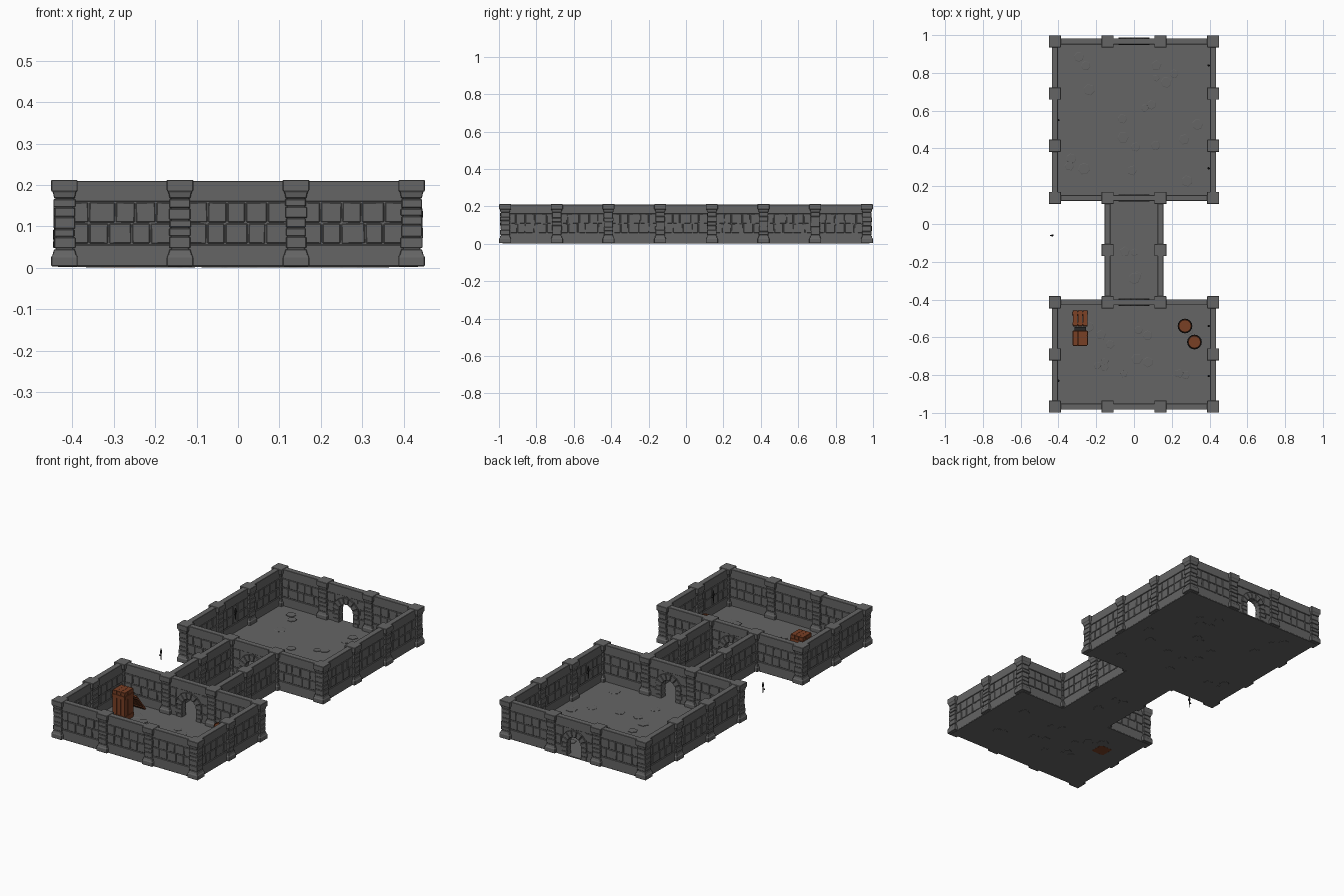
import bpy, bmesh, math, random
from mathutils import Matrix, Vector

if "Cube" in bpy.data.objects:
    bpy.data.objects.remove(bpy.data.objects["Cube"])

random.seed(4)
PITCH = 0.2763
XS = [-0.419, -0.14, 0.14, 0.419]
YS = [(i - 3.5) * PITCH for i in range(8)]


def mat(name, col):
    m = bpy.data.materials.new(name)
    m.diffuse_color = (*col, 1)
    m.use_nodes = True
    m.node_tree.nodes["Principled BSDF"].inputs["Base Color"].default_value = m.diffuse_color
    return m


STONE = mat("grey stone", (0.13, 0.13, 0.13))
WOOD = mat("brown wood", (0.19, 0.05, 0.018))
IRON = mat("dark iron", (0.02, 0.02, 0.02))


def finish(bm, name, material, bevel=0):
    bmesh.ops.recalc_face_normals(bm, faces=bm.faces)
    me = bpy.data.meshes.new(name)
    bm.to_mesh(me)
    bm.free()
    ob = bpy.data.objects.new(name, me)
    bpy.context.collection.objects.link(ob)
    me.materials.append(material)
    if bevel:
        b = ob.modifiers.new("bevel", 'BEVEL')
        b.width, b.segments = bevel, 1
    return ob


def box(bm, lo, hi, m=Matrix()):
    lo, hi = Vector(lo), Vector(hi)
    t = Matrix.Translation((lo + hi) / 2) @ Matrix.Diagonal((*(hi - lo), 1))
    return bmesh.ops.create_cube(bm, size=1, matrix=m @ t)['verts']


def prism(bm, pts, half, m):
    """Extrude an (x, z) outline along y by +-half."""
    a = [bm.verts.new(m @ Vector((x, -half, z))) for x, z in pts]
    b = [bm.verts.new(m @ Vector((x, half, z))) for x, z in pts]
    bm.faces.new(a)
    bm.faces.new(b[::-1])
    for i in range(len(a)):
        j = (i + 1) % len(a)
        bm.faces.new((a[i], b[i], b[j], a[j]))


def lathe(bm, profile, n, m, turn=0):
    """Closed stack of n-sided rings from (radius, z) pairs."""
    rings = [[bm.verts.new(m @ Vector((r * math.cos(turn + k * math.tau / n),
                                       r * math.sin(turn + k * math.tau / n), z)))
              for k in range(n)] for r, z in profile]
    for a, b in zip(rings, rings[1:]):
        for k in range(n):
            bm.faces.new((a[k], a[(k + 1) % n], b[(k + 1) % n], b[k]))
    bm.faces.new(rings[0][::-1])
    bm.faces.new(rings[-1])


# wall layout: (x, y, runs along y, has doorway)
walls = []
for row, doorway in ((0, False), (2, True), (4, True), (7, True)):
    walls += [(x, YS[row], False, doorway and x == 0) for x in (-0.2795, 0, 0.2795)]
for x, spans in ((0.419, (0, 1, 4, 5, 6)), (0.14, (2, 3))):
    for s in spans:
        for side in (-1, 1):
            walls.append((side * x, YS[s] + PITCH / 2, True, False))

L, HOLE, RING, SPRING = 0.125, 0.043, 0.08, 0.074
core, bands, bricks, arches = (bmesh.new() for _ in range(4))
for x, y, along_y, door in walls:
    m = Matrix.Translation((x, y, 0))
    if along_y:
        m = m @ Matrix.Rotation(math.pi / 2, 4, 'Z')
    # wall core, with an arched notch for doorways
    pts = [(-L, 0.005), (-L, 0.2), (L, 0.2), (L, 0.005)]
    if door:
        arc = [(HOLE * math.cos(i * math.pi / 8), SPRING + HOLE * math.sin(i * math.pi / 8))
               for i in range(9)]
        pts += [(HOLE, 0.005)] + arc + [(-HOLE, 0.005)]
    prism(core, pts, 0.0105, m)
    # plain bands above and below the bricks
    box(bands, (-L, -0.0155, 0.16), (L, 0.0155, 0.21), m)
    for a, b in (((-L, -0.07), (0.07, L)) if door else ((-L, L),)):
        box(bands, (a, -0.0155, 0.004), (b, 0.0155, 0.056), m)
    # two courses of uneven bricks
    for z, n in ((0.059, 5), (0.11, 5)):
        cuts = [-L + 2 * L * (i / n) + (random.uniform(-0.01, 0.01) if 0 < i < n else 0)
                for i in range(n + 1)]
        for a, b in zip(cuts, cuts[1:]):
            if door and abs((a + b) / 2) < 0.07:
                continue
            t = random.uniform(0.013, 0.015)
            v = box(bricks, (a + 0.0015, -t, z), (b - 0.0015, t, z + 0.048), m)
            bmesh.ops.rotate(bricks, verts=v, cent=m @ Vector(((a + b) / 2, 0, z + 0.024)),
                             matrix=(m.to_3x3() @ Matrix.Rotation(random.uniform(-0.03, 0.03), 3, 'Y')
                                     @ m.to_3x3().inverted()))
    if door:
        # voussoirs, jamb stones and the infill above the arch
        for i in range(7):
            a0, a1 = (i + 0.05) * math.pi / 7, (i + 0.95) * math.pi / 7
            ring = [(r * math.cos(a), SPRING + r * math.sin(a))
                    for r, a in ((HOLE, a0), (RING, a0), (RING, a1), (HOLE, a1))]
            prism(arches, ring, 0.019, m)
        for s in (-1, 1):
            for k in range(3):
                e = RING + (0.003 if k % 2 else -0.005)
                xs = sorted((s * HOLE, s * e))
                box(arches, (xs[0], -0.019, 0.004 + k * 0.0235),
                    (xs[1], 0.019, 0.0265 + k * 0.0235), m)
finish(core, "wall_core", STONE)
finish(bands, "wall_bands", STONE, 0.0015)
finish(bricks, "wall_bricks", STONE, 0.002)
finish(arches, "door_arches", STONE, 0.0015)

# pillars with flared base and cap around a stack of rough blocks
pillars = bmesh.new()
spots = [(x, y) for x in (XS[0], XS[3]) for y in YS if abs(y) > 0.139 or y > 0]
spots += [(x, y) for x in XS[1:3] for y in (YS[0], YS[2], YS[3], YS[4], YS[7])]
S = math.sqrt(0.5) * 2
for x, y in spots:
    m = Matrix.Translation((x, y, 0))
    lathe(pillars, [(0.032 * S, 0.004), (0.032 * S, 0.027), (0.029 * S, 0.031), (0.025 * S, 0.045)],
          4, m, math.pi / 4)
    lathe(pillars, [(0.025 * S, 0.168), (0.028 * S, 0.183), (0.032 * S, 0.186), (0.032 * S, 0.212)],
          4, m, math.pi / 4)
    box(pillars, (-0.021, -0.021, 0.04), (0.021, 0.021, 0.175), m)
    z = 0.047
    for h in random.sample((0.019, 0.028, 0.023, 0.021, 0.029), 5):
        w = random.uniform(0.0235, 0.0265)
        box(pillars, (-w, -w, z + 0.001), (w, w, z + h - 0.001),
            m @ Matrix.Rotation(random.uniform(-0.05, 0.05), 4, 'Z'))
        z += h
finish(pillars, "pillars", STONE, 0.0015)

# floors of the two rooms and the passage
floor = bmesh.new()
rooms = ((0.434, YS[0] - 0.015, YS[2] + 0.015), (0.155, YS[2] + 0.015, YS[4] - 0.015),
         (0.434, YS[4] - 0.015, YS[7] + 0.015))
for w, y0, y1 in rooms:
    box(floor, (-w, y0, 0.002), (w, y1, 0.008))
finish(floor, "floor", STONE)

# scattered flagstones poking through the floor
flags = bmesh.new()
for (w, y0, y1), n in zip(rooms, (14, 4, 20)):
    for _ in range(n):
        x = random.uniform(-w + 0.07, w - 0.07)
        y = random.uniform(y0 + 0.07, y1 - 0.07)
        r, h = random.uniform(0.018, 0.032), random.uniform(0.009, 0.012)
        lathe(flags, [(r, 0.0005), (r, h - 0.001), (r * 0.9, h)], random.choice((5, 6, 7)),
              Matrix.Translation((x, y, 0)) @ Matrix.Rotation(random.uniform(0, 6), 4, 'Z'))
finish(flags, "flagstones", STONE)


def planked(bm, m, w, h, t):
    """Panel in x-z: three upright planks, two battens on the -y side."""
    for i in range(3):
        a = -w / 2 + i * w / 3
        box(bm, (a + 0.0008, -t, 0), (a + w / 3 - 0.0008, t, h), m)
    for z in (h * 0.1, h * 0.78):
        box(bm, (-w / 2, -t - 0.003, z), (w / 2, t, z + h * 0.11), m)


# tall crate with a lid leaning on its back
crate = bmesh.new()
C = Matrix.Translation((-0.285, -0.604, 0.001))
for k in range(4):
    planked(crate, C @ Matrix.Rotation(k * math.pi / 2, 4, 'Z') @ Matrix.Translation((0, -0.035, 0)),
            0.074, 0.163, 0.003)
for i in range(3):
    box(crate, (-0.037 + i * 0.025, -0.037, 0.158), (-0.013 + i * 0.025, 0.037, 0.166), C)
box(crate, (-0.034, -0.034, 0), (0.034, 0.034, 0.01), C)
finish(crate, "crate", WOOD)
lid = bmesh.new()
planked(lid, Matrix.Translation((-0.285, -0.462, 0.01)) @ Matrix.Rotation(math.radians(38), 4, 'X'),
        0.08, 0.128, 0.004)
finish(lid, "leaning_lid", WOOD)
strap = bmesh.new()
box(strap, (-0.03, 0.041, 0.125), (0.03, 0.06, 0.132), C)
finish(strap, "crate_strap", IRON)

# two barrels with iron hoops
barrels, hoops = bmesh.new(), bmesh.new()
for x, y in ((0.27, -0.54), (0.32, -0.625)):
    m = Matrix.Translation((x, y, 0.006))
    lathe(barrels, [(0.031, 0), (0.036, 0.02), (0.038, 0.042), (0.036, 0.065), (0.032, 0.086),
                    (0.029, 0.086), (0.029, 0.081)], 16, m)
    for z, r in ((0.012, 0.0365), (0.027, 0.039), (0.053, 0.039), (0.068, 0.0365)):
        lathe(hoops, [(r, z), (r, z + 0.006)], 16, m)
finish(barrels, "barrels", WOOD)
finish(hoops, "barrel_hoops", IRON)

# small iron wall torches
torches = bmesh.new()
for x, y in ((0.395, 0.84), (0.395, 0.295), (-0.4, 0.55), (0.395, -0.54), (0.395, -0.805),
             (-0.4, -0.83), (-0.432, -0.06)):
    lathe(torches, [(0.001, 0.078), (0.003, 0.1), (0.003, 0.115), (0.0065, 0.121), (0.0065, 0.127),
                    (0.001, 0.145)], 6, Matrix.Translation((x, y, 0)))
    s = 1 if x > 0 else -1
    xs = sorted((x, x + s * 0.012))
    box(torches, (xs[0], y - 0.0025, 0.103), (xs[1], y + 0.0025, 0.108))
finish(torches, "wall_torches", IRON)
